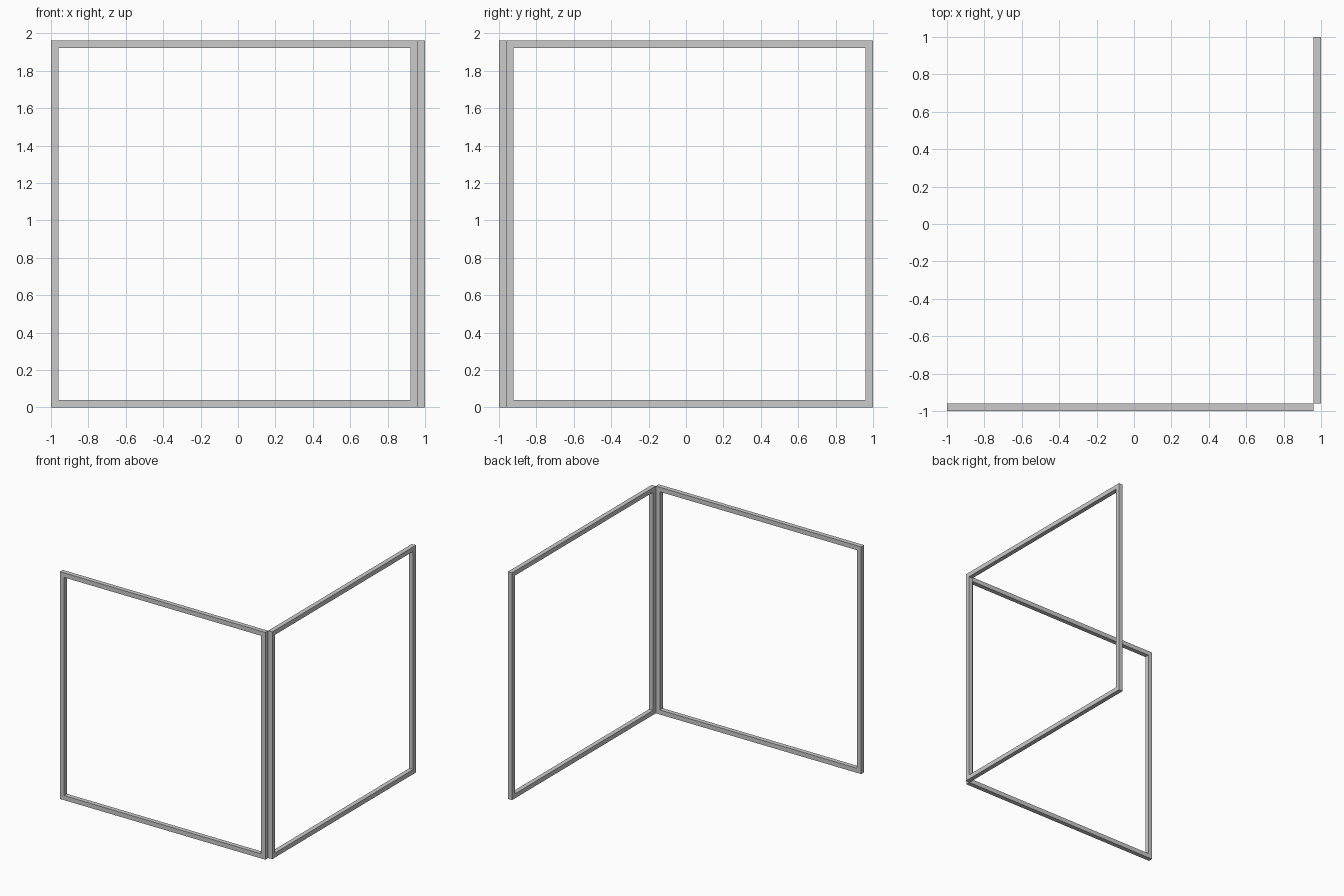
import bpy
import bmesh

if "Cube" in bpy.data.objects:
    bpy.data.objects.remove(bpy.data.objects["Cube"])

T = 2 / 51          # square bar thickness
S = 2 - T           # outer side of each frame


def square_frame(name, origin, along):
    """Upright square frame: square outline with a square opening, T deep."""
    bm = bmesh.new()

    def ring(lo, hi, d):
        pts = []
        for u, z in ((lo, lo), (hi, lo), (hi, hi), (lo, hi)):
            offset = (u, d, z) if along == 'X' else (d, u, z)
            pts.append(bm.verts.new([o + c for o, c in zip(origin, offset)]))
        return pts

    # closed loop of four rings: outer front, inner front, inner back, outer back
    rings = [ring(0, S, 0), ring(T, S - T, 0), ring(T, S - T, T), ring(0, S, T)]
    for i in range(4):
        a, b = rings[i], rings[(i + 1) % 4]
        for j in range(4):
            k = (j + 1) % 4
            bm.faces.new((a[j], a[k], b[k], b[j]))
    bmesh.ops.recalc_face_normals(bm, faces=bm.faces)
    mesh = bpy.data.meshes.new(name)
    bm.to_mesh(mesh)
    bm.free()
    obj = bpy.data.objects.new(name, mesh)
    bpy.context.collection.objects.link(obj)
    return obj


# front panel runs along x, side panel along y; they touch at one corner edge
square_frame("front_frame", (-1, -1, 0), 'X')
square_frame("side_frame", (1 - T, -1 + T, 0), 'Y')
